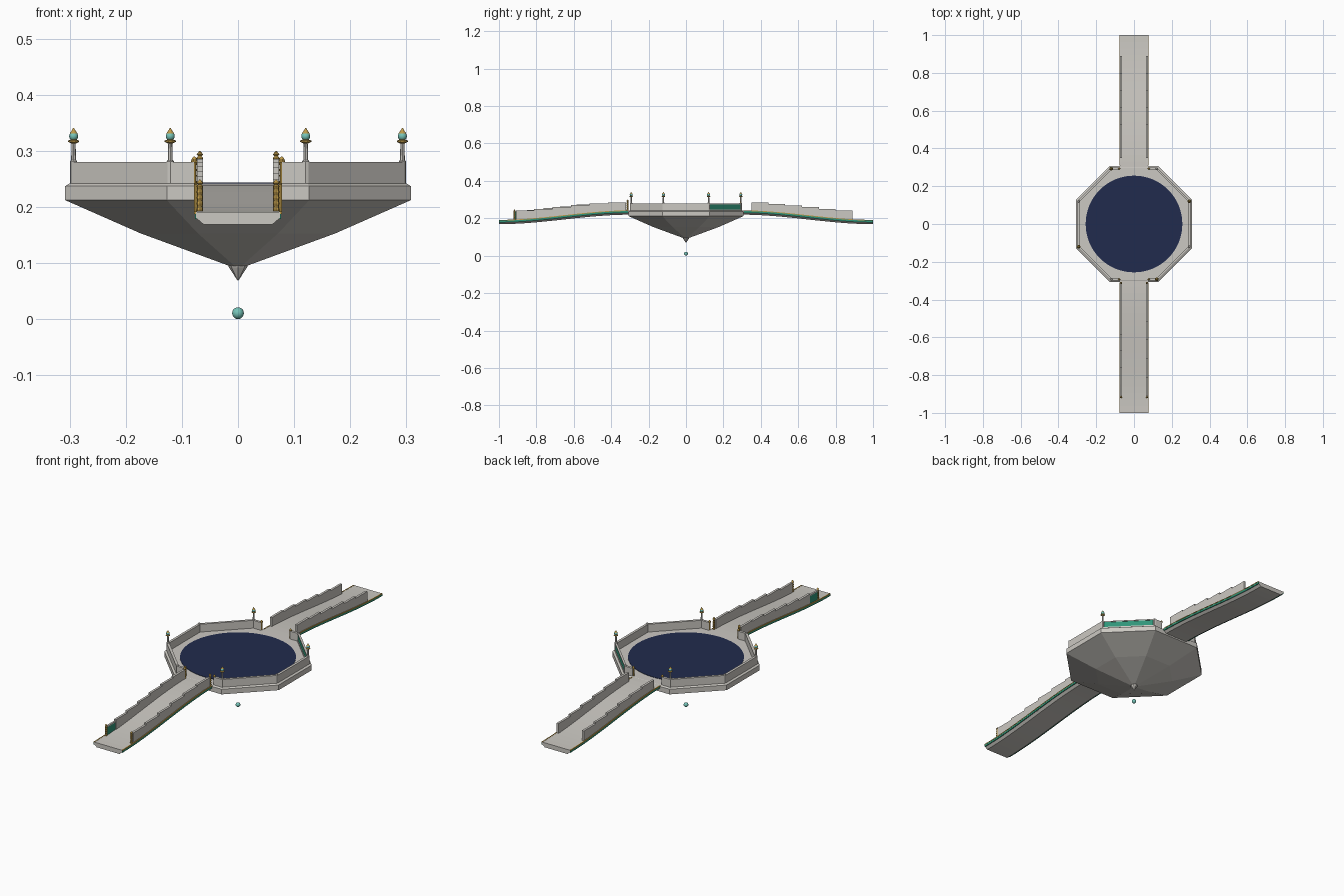
import bpy, bmesh, math
from mathutils import Vector, Matrix

cube = bpy.data.objects.get("Cube")
if cube:
    bpy.data.objects.remove(cube, do_unlink=True)


def material(name, rgb):
    m = bpy.data.materials.new(name)
    m.use_nodes = True
    m.diffuse_color = (*rgb, 1)
    m.node_tree.nodes["Principled BSDF"].inputs["Base Color"].default_value = (*rgb, 1)
    return m


STONE = material("pale stone", (0.60, 0.58, 0.54))
GOLD = material("gold", (0.52, 0.33, 0.07))
GREEN = material("jade green", (0.03, 0.30, 0.19))
GLASS = material("light teal glass", (0.18, 0.55, 0.48))
NAVY = material("dark navy", (0.015, 0.024, 0.075))


def finish(name, bm, mat, smooth=False):
    bmesh.ops.recalc_face_normals(bm, faces=bm.faces)
    mesh = bpy.data.meshes.new(name)
    bm.to_mesh(mesh)
    bm.free()
    mesh.materials.append(mat)
    for p in mesh.polygons:
        p.use_smooth = smooth
    obj = bpy.data.objects.new(name, mesh)
    bpy.context.collection.objects.link(obj)
    return obj


def loft(name, rings, mat):
    """Skin a list of equal-length point rings and cap both ends."""
    bm = bmesh.new()
    loops = [[bm.verts.new(p) for p in r] for r in rings]
    n = len(loops[0])
    for a, b in zip(loops, loops[1:]):
        for i in range(n):
            j = (i + 1) % n
            bm.faces.new((a[i], a[j], b[j], b[i]))
    bm.faces.new(loops[0])
    bm.faces.new(loops[-1])
    return finish(name, bm, mat)


def wall(name, a, b, z0, z1, thick, mat):
    """Upright slab between two plan points."""
    a, b = Vector(a), Vector(b)
    d = (b - a).normalized() * thick / 2
    n = Vector((-d.y, d.x))
    plan = (a + n, b + n, b - n, a - n)
    return loft(name, [[(p.x, p.y, z) for p in plan] for z in (z0, z1)], mat)


def turned(name, x, y, profile, mat, sides=10):
    """Lathe a (radius, z) profile about an upright axis."""
    rings = []
    for r, z in profile:
        rings.append([(x + r * math.cos(math.tau * i / sides),
                       y + r * math.sin(math.tau * i / sides), z) for i in range(sides)])
    return loft(name, rings, mat)


def ball(name, x, y, z, r, mat):
    bm = bmesh.new()
    bmesh.ops.create_uvsphere(bm, u_segments=16, v_segments=10, radius=r,
                              matrix=Matrix.Translation((x, y, z)))
    return finish(name, bm, mat, True)


def octagon(w):
    c = w * 0.412
    return [(w, -c), (w, c), (c, w), (-c, w), (-w, c), (-w, -c), (-c, -w), (c, -w)]


# Platform with faceted underside
levels = [(0.016, 0.095), (0.174, 0.153), (0.308, 0.212), (0.308, 0.237), (0.300, 0.242)]
loft("platform", [[(x, y, z) for x, y in octagon(w)] for w, z in levels], STONE)
turned("bottom_spike", 0, 0, [(0.018, 0.097), (0.016, 0.092), (0.001, 0.069)], STONE, 8)
ball("hanging_orb", 0, 0, 0.0105, 0.0105, GLASS)
turned("floor_disc", 0, 0, [(0.256, 0.241), (0.256, 0.2435)], NAVY, 64)

# Parapet walls, with gaps where the bridges meet the platform
FLOOR, TOP = 0.241, 0.280
corners = octagon(0.293)
for i, a in enumerate(corners):
    b = corners[(i + 1) % 8]
    if i == 1:
        wall("panel_base", a, b, FLOOR, 0.248, 0.012, STONE)
        wall("green_panel", a, b, 0.248, 0.275, 0.006, GREEN)
        wall("panel_cap", a, b, 0.275, TOP, 0.010, STONE)
    elif i in (2, 6):
        for p in (a, b):
            end = (math.copysign(0.078, p[0]), p[1])
            wall("gate_parapet", p, end, FLOOR, TOP, 0.012, STONE)
            turned("gate_cap", *end, [(0.004, 0.242), (0.004, 0.276), (0.006, 0.279),
                                      (0.005, 0.285), (0.001, 0.290)], GOLD)
    else:
        wall("parapet", a, b, FLOOR, TOP, 0.012, STONE)
    turned("corner_post", *a, [(0.0065, FLOOR), (0.0065, 0.281), (0.004, 0.284)], STONE, 8)

# Lamps on alternate corners
for x, y in corners[1::2]:
    turned("lamp_post", x, y, [(0.0045, 0.28), (0.0035, 0.315)], STONE, 8)
    turned("lamp_collar", x, y, [(0.004, 0.313), (0.010, 0.316), (0.010, 0.318),
                                 (0.005, 0.320)], GOLD)
    ball("lamp_globe", x, y, 0.326, 0.008, GLASS)
    turned("lamp_finial", x, y, [(0.007, 0.331), (0.004, 0.335), (0.0005, 0.341)], GOLD)


# Bridges
def deck(y):
    t = min(max((abs(y) - 0.3) / 0.7, 0), 1)
    return 0.2415 - 0.051 * t * t * (3 - 2 * t)


def sweep(name, section, side, mat, start=0.295, steps=20):
    """Carry an (x, height) section along the bridge curve."""
    ys = [side * (start + (1 - start) * i / steps) for i in range(steps + 1)]
    return loft(name, [[(x, y, deck(y) + h) for x, h in section] for y in ys], mat)


def band(sx, x0, x1, h0, h1):
    return [(sx * x0, h0), (sx * x1, h0), (sx * x1, h1), (sx * x0, h1)]


def newel(name, x, y, height):
    z = deck(y) - 0.002
    beads = [(0.006 if i % 2 else 0.0045, z + height * 0.8 * i / 9) for i in range(10)]
    beads += [(0.003, z + height * 0.85), (0.006, z + height * 0.9), (0.001, z + height)]
    turned(name, x, y, beads, GOLD, 8)


BODY = [(-0.075, 0), (0.075, 0), (0.075, -0.010), (0.061, -0.022),
        (-0.061, -0.022), (-0.075, -0.010)]
RAIL_X = 0.068
for side, label in ((-1, "front"), (1, "back")):
    sweep(label + "_bridge_deck", BODY, side, STONE)
    for sx in (-1, 1):
        sweep(label + "_green_band", band(sx, 0.073, 0.077, -0.012, -0.003), side, GREEN, 0.309)
        sweep(label + "_gold_trim", band(sx, 0.073, 0.078, -0.003, 0.001), side, GOLD, 0.309)
        # Stepped stone railing
        near, far = (0.35, 0.89) if side > 0 else (0.32, 0.85 if sx < 0 else 0.91)
        count = 6
        for i in range(count):
            y0 = near + (far - near) * i / count
            y1 = near + (far - near) * (i + 1) / count
            wall(label + "_railing", (sx * RAIL_X, side * y0), (sx * RAIL_X, side * y1),
                 deck(y1) - 0.003, deck((y0 + y1) / 2) + 0.045, 0.011, STONE)
        if side < 0:
            newel("bridge_top_newel", sx * RAIL_X, -0.312, 0.060)
            newel("bridge_end_newel", sx * RAIL_X, -0.917, 0.058)

# Open green panel at the foot of one railing
wall("foot_green_panel", (-RAIL_X, -0.85), (-RAIL_X, -0.915), deck(0.9) - 0.003,
     deck(0.88) + 0.038, 0.005, GREEN)
wall("foot_panel_cap", (-RAIL_X, -0.85), (-RAIL_X, -0.915), deck(0.88) + 0.038,
     deck(0.88) + 0.043, 0.009, STONE)
